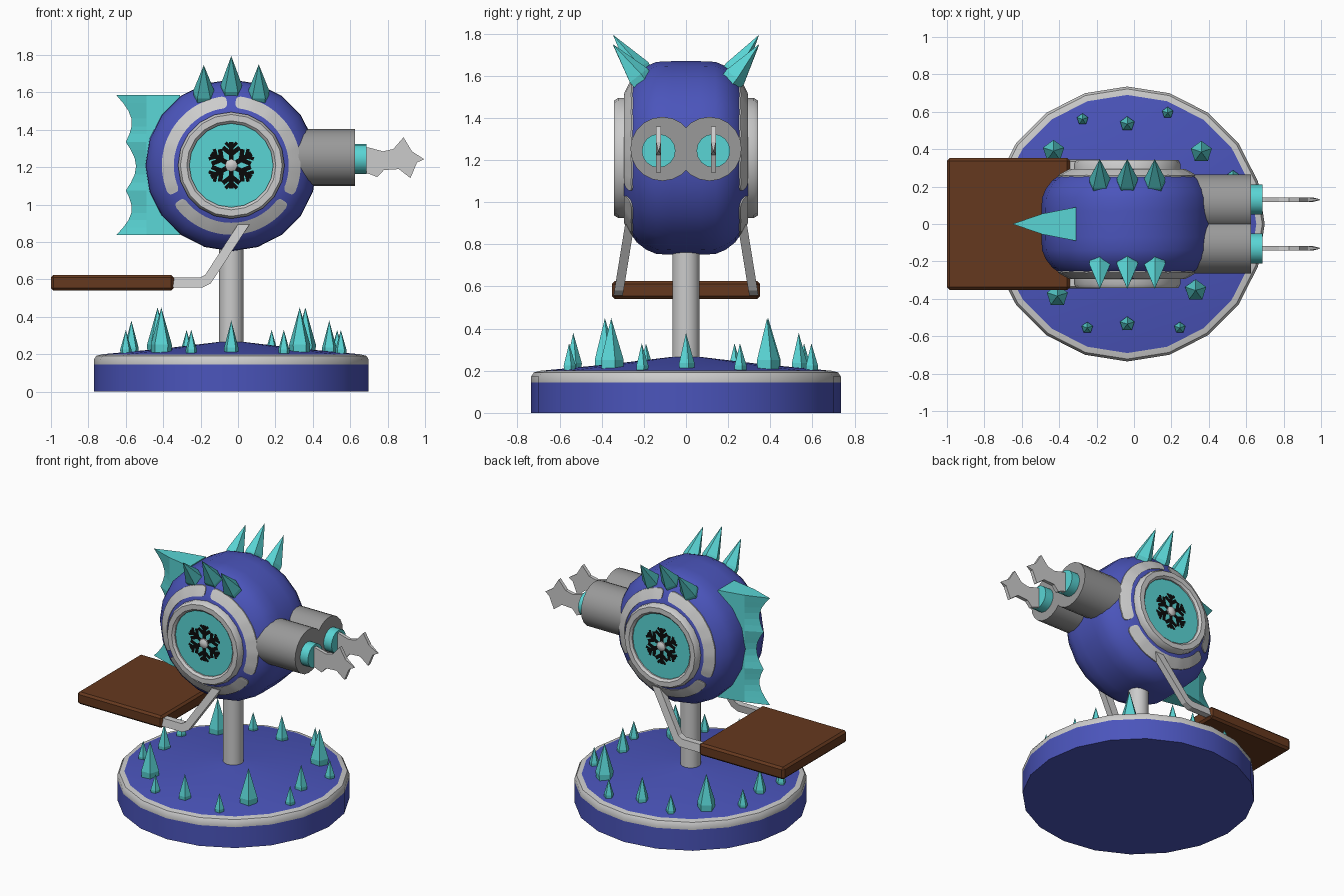
import bpy, bmesh, math
from mathutils import Vector

if "Cube" in bpy.data.objects:
    bpy.data.objects.remove(bpy.data.objects["Cube"])


def material(name, r, g, b):
    m = bpy.data.materials.new(name)
    m.diffuse_color = (r, g, b, 1)
    m.use_nodes = True
    m.node_tree.nodes["Principled BSDF"].inputs["Base Color"].default_value = m.diffuse_color
    return m


BLUE = material("blue", 0.07, 0.09, 0.50)
CYAN = material("ice cyan", 0.10, 0.66, 0.66)
LIGHT = material("light grey", 0.60, 0.60, 0.60)
DARK = material("mid grey", 0.32, 0.32, 0.32)
BROWN = material("brown", 0.13, 0.04, 0.013)
BLACK = material("black", 0.003, 0.003, 0.003)

CX, CZ = -0.036, 1.21      # axis of the post and centre of the head


def build(name, verts, faces, mats, smooth=False, idx=None):
    me = bpy.data.meshes.new(name)
    me.from_pydata([tuple(v) for v in verts], [], faces)
    for m in mats:
        me.materials.append(m)
    if idx:
        me.polygons.foreach_set("material_index", idx)
    bm = bmesh.new()
    bm.from_mesh(me)
    bmesh.ops.recalc_face_normals(bm, faces=bm.faces)
    bm.to_mesh(me)
    bm.free()
    ob = bpy.data.objects.new(name, me)
    bpy.context.collection.objects.link(ob)
    if smooth:
        bpy.ops.object.select_all(action='DESELECT')
        ob.select_set(True)
        bpy.context.view_layer.objects.active = ob
        bpy.ops.object.shade_smooth_by_angle(angle=math.radians(35))
    return ob


def lathe(name, prof, n, axis, centre, mats, seg_mat=None, closed=False):
    """Turn (radius, height) pairs about an axis; capped unless closed."""
    verts, faces, idx = [], [], []
    c = Vector(centre)
    for r, h in prof:
        for i in range(n):
            a = 2 * math.pi * i / n
            u, v = r * math.cos(a), r * math.sin(a)
            verts.append(c + Vector({'x': (h, u, v), 'y': (u, h, v), 'z': (u, v, h)}[axis]))
    k = len(prof)
    for j in range(k if closed else k - 1):
        for i in range(n):
            i2, j2 = (i + 1) % n, (j + 1) % k
            faces.append((j * n + i, j * n + i2, j2 * n + i2, j2 * n + i))
            idx.append(seg_mat[j] if seg_mat else 0)
    if not closed:
        faces += [tuple(range(n)), tuple(range((k - 1) * n, k * n))]
        idx += [0, 0]
    return build(name, verts, faces, mats, True, idx)


def prism(name, outline, y0, y1, mat):
    """Extrude an x-z outline along y."""
    n = len(outline)
    verts = [(x, y, z) for y in (y0, y1) for x, z in outline]
    faces = [tuple(range(n)), tuple(range(n, 2 * n))]
    faces += [(i, (i + 1) % n, n + (i + 1) % n, n + i) for i in range(n)]
    return build(name, verts, faces, [mat])


def crystal(name, base, tip, r, n=5):
    base, tip = Vector(base), Vector(tip)
    d = tip - base
    u = d.cross(Vector((1, 0, 0))).normalized()
    w = d.normalized().cross(u)
    verts = [base + d * t + (u * math.cos(a) + w * math.sin(a)) * r * s
             for t, s in ((0, 0.85), (0.22, 0.9))
             for a in (2 * math.pi * i / n for i in range(n))] + [tip]
    faces = [tuple(range(n))]
    for i in range(n):
        k = (i + 1) % n
        faces += [(i, k, n + k, n + i), (n + i, n + k, 2 * n)]
    return build(name, verts, faces, [CYAN])


# Round base with grey rim and shallow conical top, plus post
lathe("base", [(0.735, 0), (0.735, 0.145), (0.735, 0.172), (0.722, 0.192), (0.69, 0.2),
               (0.35, 0.232), (0.05, 0.268)], 20, 'z', (CX, 0, 0), [BLUE, LIGHT], [0, 1, 1, 1, 0, 0])
lathe("post", [(0.065, 0.2), (0.065, 0.82)], 16, 'z', (CX, 0, 0), [LIGHT])

# Ice crystals on the base: x, y, tip height, radius
BIG, MED, SMALL = (0.45, 0.066), (0.38, 0.045), (0.33, 0.035)
spots = [(BIG, [(-0.43, 0.39), (0.36, 0.385), (0.33, -0.355), (-0.41, -0.385)]),
         (MED, [(CX, 0.535), (CX, -0.535), (-0.57, 0), (0.488, 0)]),
         (SMALL, [(-0.275, 0.56), (0.18, 0.595), (-0.25, -0.555), (0.245, -0.555),
                  (0.53, 0.256), (0.55, -0.21), (-0.6, 0.23), (-0.6, -0.19)])]
for (top, r), places in spots:
    for x, y in places:
        crystal("base_crystal", (x, y, 0.195), (x, y, top), r)

# Head: flattened ball turned about y
BODY = [(0.25, 0.303), (0.31, 0.287), (0.36, 0.262), (0.40, 0.234), (0.435, 0.19), (0.456, 0.14), (0.459, 0.07)]
lathe("head", BODY + [(r, -h) for r, h in reversed(BODY)], 20, 'y', (CX, 0, CZ), [BLUE])


def head_y(r, a):
    """Half width of the faceted head at radius r, angle a in degrees."""
    r *= math.cos(math.radians(a % 18 - 9)) / math.cos(math.radians(9))
    for (r0, h0), (r1, h1) in zip(BODY, BODY[1:]):
        if r <= r1:
            return h0 + (h1 - h0) * (r - r0) / (r1 - r0)


def stripe(name, start, s):
    """Raised grey arc with rounded ends lying on the head."""
    verts, faces = [], []
    angs = [4, 4.6, 6, 8] + list(range(12, 109, 4)) + [112, 114, 115.4, 116]
    for a in angs:
        e = min(a - 4, 116 - a)
        hw = 0.032 * (0.4 if e < 0.1 else 0.7 if e < 1 else 0.9 if e < 3 else 1)
        ang = start + a
        for o, lift in ((-hw, -0.01), (-hw, 0.007), (0, 0.007), (hw, 0.007), (hw, -0.01)):
            r, t = 0.339 + o, math.radians(ang)
            verts.append((CX + r * math.cos(t), s * (head_y(r, ang) + lift), CZ + r * math.sin(t)))
    for i in range(len(angs) - 1):
        faces += [(5 * i + j, 5 * i + j + 1, 5 * i + j + 6, 5 * i + j + 5) for j in range(4)]
    last = 5 * (len(angs) - 1)
    faces += [(0, 1, 2, 3, 4), tuple(last + j for j in range(5))]
    build(name, verts, faces, [LIGHT], True)


def bar(p, q, w):
    """Four corners of a flat bar between two x-z points."""
    d = (Vector(q) - Vector(p)).normalized() * w / 2
    n = Vector((-d.y, d.x))
    return [Vector(p) + n, Vector(q) + n, Vector(q) - n, Vector(p) - n]


for s in (-1, 1):
    # Side medallion: ring, ice disc, snowflake and hub
    lathe("side_ring", [(r, s * h) for r, h in ((0.285, 0.27), (0.285, 0.322), (0.272, 0.342), (0.238, 0.342),
                                                (0.224, 0.328), (0.224, 0.27))],
          20, 'y', (CX, 0, CZ), [LIGHT], closed=True)
    lathe("side_ice_disc", [(0.228, s * 0.28), (0.228, s * 0.318)], 20, 'y', (CX, 0, CZ), [CYAN])
    verts, faces = [], []
    for k in range(6):
        t = math.radians(90 + 60 * k)
        for p, q, w in (((0.02, 0), (0.125, 0), 0.026), ((0.06, 0), (0.095, 0.045), 0.024),
                        ((0.06, 0), (0.095, -0.045), 0.024), ((0.092, 0), (0.122, 0.03), 0.018),
                        ((0.092, 0), (0.122, -0.03), 0.018)):
            b = len(verts)
            for c in bar(p, q, w):
                verts.append((CX + c.x * math.cos(t) - c.y * math.sin(t), s * 0.321,
                              CZ + c.x * math.sin(t) + c.y * math.cos(t)))
            faces.append((b, b + 1, b + 2, b + 3) if s > 0 else (b + 3, b + 2, b + 1, b))
    build("snowflake", verts, faces, [BLACK])
    lathe("side_hub", [(0.034, s * 0.31), (0.034, s * 0.33), (0.015, s * 0.342)], 8, 'y', (CX, 0, CZ), [LIGHT])
    for start in (-30, 90, 210):
        stripe("side_stripe", start, s)

    # Crown spikes
    for dx, zb, zt in ((-0.147, 1.555, 1.746), (0, 1.585, 1.795), (0.147, 1.555, 1.75)):
        crystal("crown_spike", (CX + dx, s * 0.195, zb), (CX + dx, s * 0.347, zt), 0.066)

    # Gun barrel, ice muzzle and jagged blade
    lathe("barrel", [(0.152, 0.2), (0.152, 0.626)], 20, 'x', (0, s * 0.112, 1.253), [DARK])
    lathe("muzzle", [(0.08, 0.6), (0.08, 0.687)], 16, 'x', (0, s * 0.13, 1.244), [CYAN])
    blade = [(0.66, 1.31), (0.70, 1.305), (0.775, 1.285), (0.83, 1.297), (0.885, 1.36), (0.93, 1.285),
             (0.995, 1.243), (0.957, 1.225), (0.922, 1.142), (0.86, 1.19), (0.78, 1.185), (0.745, 1.147),
             (0.70, 1.165), (0.66, 1.17)]
    ob = prism("blade", blade, s * 0.13 - 0.012, s * 0.13 + 0.012, LIGHT)
    for v in ob.data.vertices:       # sharpen the tip
        if v.co.x > 0.99:
            v.co.y = s * 0.13 + (v.co.y - s * 0.13) * 0.15

    # Bent arm holding the seat, leaning inwards as it rises
    arm = [(-0.40, 0.557), (-0.19, 0.557), (-0.145, 0.58), (0.062, 0.895), (0.0, 0.895),
           (-0.175, 0.625), (-0.205, 0.61), (-0.40, 0.61)]
    ob = prism("seat_arm", arm, -0.022, 0.022, LIGHT)
    for v in ob.data.vertices:
        v.co.y += s * (0.322 - 0.055 * max(0, v.co.z - 0.557) / 0.338)

# Wooden seat board
seat = prism("seat_board", [(-1, 0.54), (-0.343, 0.54), (-0.343, 0.625), (-1, 0.625)], -0.352, 0.352, BROWN)
bev = seat.modifiers.new("bevel", 'BEVEL')
bev.width, bev.segments = 0.014, 1

# Back fin: scalloped edge tapering from a thick root
edge = []
tips = [(-0.65, 1.585), (-0.60, 1.335), (-0.60, 1.075), (-0.65, 0.838)]
for (x0, z0), (x1, z1) in zip(tips, tips[1:]):
    for k in range(6):
        t = k / 6
        edge.append((x0 + (x1 - x0) * t + 0.055 * math.sin(math.pi * t), z0 + (z1 - z0) * t))
edge.append(tips[-1])
verts, faces = [], []
for x, z in edge:
    verts += [(-0.31, -0.09, z), (-0.49, -0.055, z), (x, 0, z), (-0.49, 0.055, z), (-0.31, 0.09, z)]
for i in range(len(edge) - 1):
    for j in range(5):
        k = (j + 1) % 5
        faces.append((5 * i + j, 5 * i + k, 5 * i + 5 + k, 5 * i + 5 + j))
n = 5 * (len(edge) - 1)
faces += [(0, 1, 2, 3, 4), tuple(n + j for j in range(5))]
build("back_fin", verts, faces, [CYAN])
